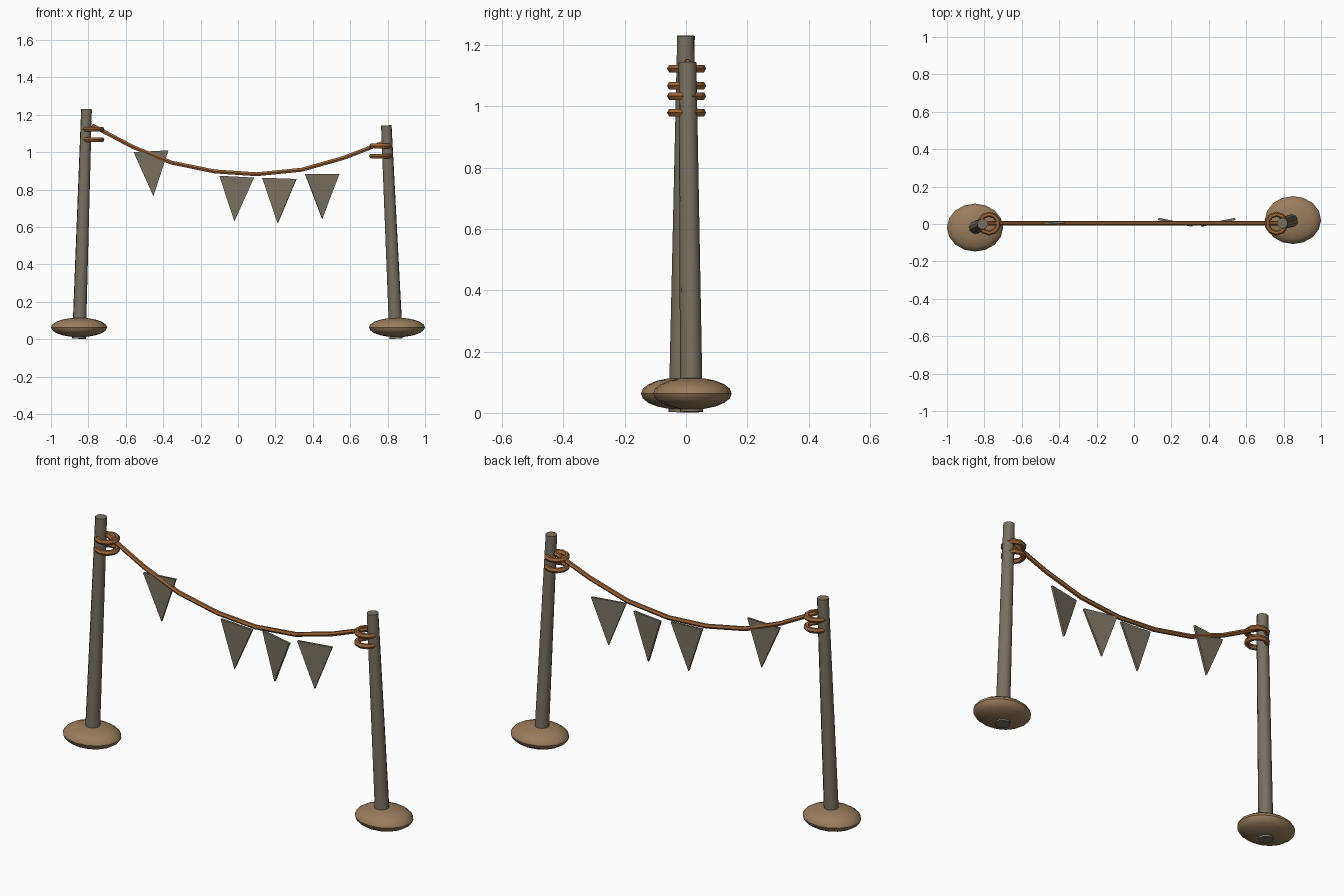
import bpy
import bmesh
from math import pi, radians
from mathutils import Vector, Matrix

cube = bpy.data.objects.get("Cube")
if cube:
    bpy.data.objects.remove(cube, do_unlink=True)


def material(name, color):
    mat = bpy.data.materials.new(name)
    mat.use_nodes = True
    mat.diffuse_color = (*color, 1)
    mat.node_tree.nodes["Principled BSDF"].inputs["Base Color"].default_value = (*color, 1)
    return mat


WOOD = material("weathered grey", (0.19, 0.165, 0.12))
EARTH = material("earth brown", (0.32, 0.205, 0.11))
ROPE = material("rope orange brown", (0.34, 0.13, 0.04))


def finish(name, bm, mat, smooth=True):
    bmesh.ops.recalc_face_normals(bm, faces=bm.faces)
    mesh = bpy.data.meshes.new(name)
    bm.to_mesh(mesh)
    bm.free()
    mesh.materials.append(mat)
    obj = bpy.data.objects.new(name, mesh)
    bpy.context.collection.objects.link(obj)
    if smooth:
        bpy.ops.object.select_all(action="DESELECT")
        obj.select_set(True)
        bpy.context.view_layer.objects.active = obj
        bpy.ops.object.shade_smooth_by_angle(angle=radians(40))
    return obj


def sweep(bm, points, frames, radius, sides, closed=False):
    """Skin a round tube through points, each with its two cross-section axes."""
    rings = []
    for p, (u, v) in zip(points, frames):
        rot = [Matrix.Rotation(2 * pi * i / sides, 2) @ Vector((radius, 0)) for i in range(sides)]
        rings.append([bm.verts.new(p + u * c.x + v * c.y) for c in rot])
    pairs = list(zip(rings, rings[1:]))
    if closed:
        pairs.append((rings[-1], rings[0]))
    else:
        bm.faces.new(rings[0])
        bm.faces.new(rings[-1])
    for a, b in pairs:
        for i in range(sides):
            j = (i + 1) % sides
            bm.faces.new((a[i], a[j], b[j], b[i]))


def pole(name, bottom, top):
    bottom, top = Vector(bottom), Vector(top)
    axis = top - bottom
    bm = bmesh.new()
    place = Matrix.Translation((bottom + top) / 2) @ axis.to_track_quat("Z", "Y").to_matrix().to_4x4()
    bmesh.ops.create_cone(bm, cap_ends=True, segments=10, radius1=0.037, radius2=0.029,
                          depth=axis.length, matrix=place)
    finish(name, bm, WOOD)


def mound(name, x, y):
    bm = bmesh.new()
    place = Matrix.Translation((x, y, 0.063)) @ Matrix.Diagonal((0.15, 0.128, 0.052, 1))
    bmesh.ops.create_uvsphere(bm, u_segments=16, v_segments=10, radius=1, matrix=place)
    finish(name, bm, EARTH)


def loop(name, x, y, z, count=10):
    bm = bmesh.new()
    out = [Matrix.Rotation(2 * pi * i / count, 3, "Z") @ Vector((0, 1, 0)) for i in range(count)]
    up = Vector((0, 0, 1))
    sweep(bm, [Vector((x, y, z)) + d * 0.05 for d in out], [(d, up) for d in out], 0.014, 6, True)
    finish(name, bm, ROPE)


# Poles, earth mounds and rope loops
pole("right_pole", (-0.85, -0.02, 0.003), (-0.81, 0, 1.23))
pole("left_pole", (0.845, 0.018, 0.003), (0.793, 0.005, 1.143))
mound("right_mound", -0.85, -0.019)
mound("left_mound", 0.85, 0.021)
for side, x, heights in (("right", -0.775, (1.123, 1.067)), ("left", 0.762, (1.033, 0.979))):
    for part, z in zip(("upper", "lower"), heights):
        loop(f"{side}_{part}_loop", x, 0.002, z)

# Sagging rope
path = [(-0.78, 1.143), (-0.56, 1.027), (-0.355, 0.944), (-0.125, 0.897), (0.1, 0.882),
        (0.34, 0.906), (0.56, 0.968), (0.78, 1.052)]
points = [Vector((x, 0.005, z)) for x, z in path]
frames = []
for i in range(len(points)):
    along = (points[min(i + 1, len(points) - 1)] - points[max(i - 1, 0)]).normalized()
    side = Vector((0, 1, 0))
    frames.append((side, along.cross(side)))
bm = bmesh.new()
sweep(bm, points, frames, 0.012, 6)
finish("rope", bm, ROPE)

# Pennants: top centre x, y, z, turn about z and roll in degrees
pennants = [(-0.465, 0.004, 1.005, 3, 3), (-0.007, 0.002, 0.869, 0, -3),
            (0.221, 0.009, 0.86, -11, -2), (0.45, 0.009, 0.884, 11, 0)]
for n, (x, y, z, turn, roll) in enumerate(pennants, 1):
    bm = bmesh.new()
    place = (Matrix.Translation((x, y, z)) @ Matrix.Rotation(radians(turn), 4, "Z")
             @ Matrix.Rotation(radians(-roll), 4, "Y"))
    front, back = [[bm.verts.new(place @ Vector((px, py, pz)))
                    for px, pz in ((-0.093, 0), (0.093, 0), (0, -0.24))] for py in (-0.006, 0.006)]
    bm.faces.new(front)
    bm.faces.new(back)
    for i in range(3):
        j = (i + 1) % 3
        bm.faces.new((front[i], front[j], back[j], back[i]))
    finish(f"pennant_{n}", bm, WOOD, smooth=False)
